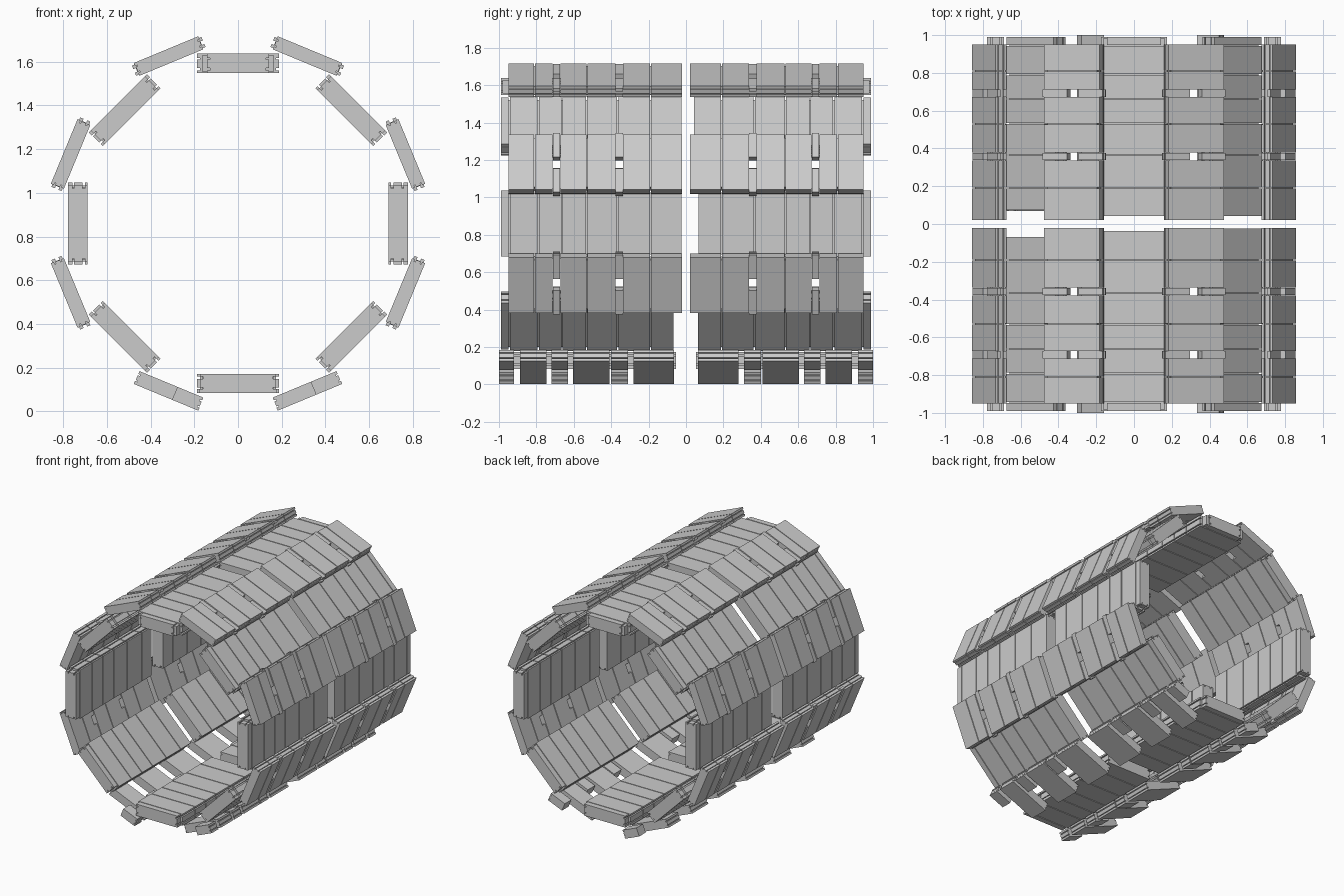
import bpy, bmesh, math

if "Cube" in bpy.data.objects:
    bpy.data.objects.remove(bpy.data.objects["Cube"])

CZ = 0.86          # height of the barrel axis
SEAM = 0.003       # half gap between neighbouring chambers

# layer lists: (inner radius, outer radius, half width) make a stepped cross-section
INNER = [(0.688, 0.701, 0.187), (0.701, 0.711, 0.173), (0.711, 0.751, 0.187),
         (0.751, 0.758, 0.173), (0.758, 0.777, 0.188)]
OUTER = [(0.797, 0.811, 0.158), (0.811, 0.817, 0.148), (0.817, 0.841, 0.158),
         (0.841, 0.846, 0.148), (0.846, 0.861, 0.160)]


def stepped_profile(layers, t0=None, t1=None):
    """Closed outline in (radius, tangent); t0/t1 replace a stepped end by a flat cut."""
    right, left = [], []
    for r0, r1, hw in layers:
        a = hw if t1 is None else t1
        b = -hw if t0 is None else t0
        right += [(r0, a), (r1, a)]
        left += [(r0, b), (r1, b)]
    return right + left[::-1]


def extrude_profile(bm, outline, angle, y0, y1):
    """Extrude an outline along y at the given angle round the barrel."""
    c, s = math.cos(angle), math.sin(angle)
    clean = []
    for p in outline:
        if not clean or p != clean[-1]:
            clean.append(p)
    rings = [[bm.verts.new((r * c - t * s, y, CZ + r * s + t * c)) for r, t in clean]
             for y in (y0, y1)]
    n = len(clean)
    bm.faces.new(rings[0])
    bm.faces.new(rings[1][::-1])
    for i in range(n):
        j = (i + 1) % n
        bm.faces.new((rings[0][j], rings[0][i], rings[1][i], rings[1][j]))


def finish(bm, name):
    bmesh.ops.recalc_face_normals(bm, faces=bm.faces)
    me = bpy.data.meshes.new(name)
    bm.to_mesh(me)
    bm.free()
    ob = bpy.data.objects.new(name, me)
    bpy.context.collection.objects.link(ob)


def span(bm, outline, angle, side, a, b, gap=SEAM):
    extrude_profile(bm, outline, angle, *sorted((side * (a + gap), side * (b - gap))))


# inner panels: eight sectors, each two rows of chambers with a gap in the middle
starts = [(0.02, 0.065), (0.02, 0.04), (0.035, 0.04), (0.065, 0.07),
          (0.065, 0.065), (0.065, 0.065), (0.05, 0.05), (0.065, 0.06)]
for k in range(8):
    bm = bmesh.new()
    for side, start in zip((-1, 1), starts[k]):
        cuts = [start, 0.19, 0.365, 0.532, 0.662, 0.79, 0.945]
        for a, b in zip(cuts, cuts[1:]):
            span(bm, stepped_profile(INNER), k * math.pi / 4, side, a, b)
        # narrower end chamber
        end = [(r0, r1, w - 0.045 if k == 2 else w - 0.012) for r0, r1, w in INNER]
        span(bm, stepped_profile(end), k * math.pi / 4, side, 0.945, 0.993)
        # spacer core closing the seams
        core = [(0.695, 0.768, 0.165)]
        span(bm, stepped_profile(core), k * math.pi / 4, side, start + 0.005, 0.985)
    finish(bm, f"inner_panel_{k}")

# outer panels: six sectors of paired chambers with slotted gaps between them
pairs = [(0.018, 0.19, 0.34), (0.375, 0.53, 0.675), (0.71, 0.81, 0.953)]
gaps = [(0.34, 0.375), (0.675, 0.71)]
recess = [(0.803, 0.818, 0.172), (0.818, 0.836, 0.160), (0.836, 0.853, 0.172)]
for k in (0, 1, 2, 3, 4, 7):
    ang = (k + 0.5) * math.pi / 4
    bm = bmesh.new()
    for side in (-1, 1):
        for a, m, b in pairs:
            span(bm, stepped_profile(OUTER), ang, side, a, m)
            span(bm, stepped_profile(OUTER), ang, side, m, b)
            span(bm, stepped_profile([(0.803, 0.853, 0.142)]), ang, side, a + 0.005, b - 0.005)
        # recessed strips either side of the slot
        for a, b in gaps:
            span(bm, stepped_profile(recess, t1=-0.035), ang, side, a, b, -0.002)
            span(bm, stepped_profile(recess, t0=0.032), ang, side, a, b, -0.002)
    finish(bm, f"outer_panel_{k}")

# foot panels: full chambers alternating with short half-width ones
full = [(0.065, 0.28), (0.41, 0.605), (0.745, 0.888)]
short = [(0.31, 0.40), (0.632, 0.72), (0.92, 1.0)]
for k, name in ((5, "foot_panel_left"), (6, "foot_panel_right")):
    ang = (k + 0.5) * math.pi / 4
    bm = bmesh.new()
    for side in (-1, 1):
        for a, b in full:
            span(bm, stepped_profile(OUTER), ang, side, a, b, 0)
        for a, b in short:
            span(bm, stepped_profile(OUTER, t0=0.03), ang, side, a, b, 0)
    finish(bm, name)
